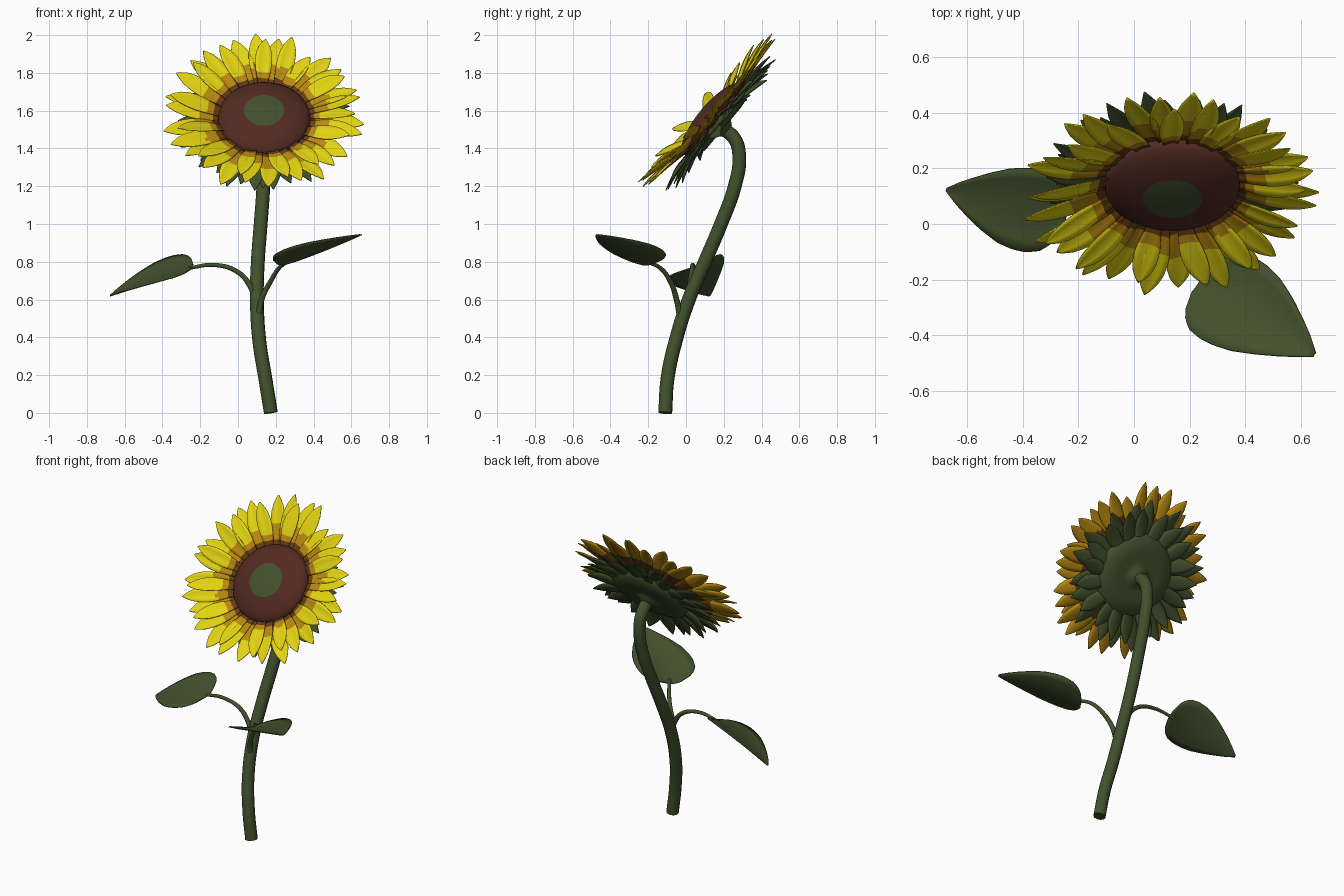
import bpy, bmesh, math, random
from mathutils import Vector, Matrix

if "Cube" in bpy.data.objects:
    bpy.data.objects.remove(bpy.data.objects["Cube"])

random.seed(4)


def mat(name, r, g, b):
    m = bpy.data.materials.new(name)
    m.diffuse_color = (r, g, b, 1)
    m.use_nodes = True
    m.node_tree.nodes["Principled BSDF"].inputs["Base Color"].default_value = m.diffuse_color
    return m


YELLOW = mat("petal yellow", 0.76, 0.65, 0.006)
GOLD = mat("petal gold", 0.48, 0.25, 0.006)
DARK = mat("petal base brown", 0.13, 0.045, 0.006)
BROWN = mat("seed brown", 0.085, 0.023, 0.015)
GREEN = mat("plant green", 0.054, 0.082, 0.026)

# Flower head frame: local z is the facing direction, tilted upward
HEAD = Matrix.Translation((0.138, 0.1425, 1.557)) @ Matrix.Rotation(math.radians(50), 4, 'X')


def finish(bm, name, mats, thick=0.0, matrix=None, back_offset=0):
    me = bpy.data.meshes.new(name)
    bm.to_mesh(me)
    bm.free()
    ob = bpy.data.objects.new(name, me)
    bpy.context.collection.objects.link(ob)
    for m in mats:
        me.materials.append(m)
    for p in me.polygons:
        p.use_smooth = True
    if matrix:
        ob.matrix_world = matrix
    if thick:
        s = ob.modifiers.new("thickness", 'SOLIDIFY')
        s.thickness = thick
        s.offset = -1
        s.material_offset = back_offset
    return ob


def interp(table, t):
    for (a, va), (b, vb) in zip(table, table[1:]):
        if t <= b:
            return va + (vb - va) * (t - a) / (b - a)
    return table[-1][1]


def blade(bm, p0, p1, p2, side, up, shape, width, fold, rows=14, cols=6, rule=None):
    """Leaf-like sheet along a quadratic curve p0-p1-p2."""
    p0, p1, p2 = Vector(p0), Vector(p1), Vector(p2)
    side, up = Vector(side).normalized(), Vector(up).normalized()
    grid = []
    for i in range(rows + 1):
        t = i / rows
        c = p0 * (1 - t) ** 2 + p1 * 2 * t * (1 - t) + p2 * t * t
        w = interp(shape, t) * width
        row = []
        for j in range(cols + 1):
            k = 2 * j / cols - 1
            row.append(bm.verts.new(c + side * w * k + up * fold * w * k * k))
        grid.append(row)
    for i in range(rows):
        for j in range(cols):
            f = bm.faces.new((grid[i][j], grid[i + 1][j], grid[i + 1][j + 1], grid[i][j + 1]))
            if rule:
                f.material_index = rule(f.calc_center_median())


def lathe(bm, profile, n=48):
    rings = []
    for r, z in profile:
        rings.append([bm.verts.new((r * math.cos(2 * math.pi * i / n),
                                    r * math.sin(2 * math.pi * i / n), z)) for i in range(n)])
    for a, b in zip(rings, rings[1:]):
        for i in range(n):
            bm.faces.new((a[i], a[(i + 1) % n], b[(i + 1) % n], b[i]))
    bm.faces.new(rings[0][::-1])
    bm.faces.new(rings[-1])
    bmesh.ops.recalc_face_normals(bm, faces=bm.faces)


def tube(name, pts, radius):
    cu = bpy.data.curves.new(name, 'CURVE')
    cu.dimensions = '3D'
    cu.bevel_depth = 1.0
    cu.bevel_resolution = 4
    cu.resolution_u = 8
    cu.use_fill_caps = True
    sp = cu.splines.new('BEZIER')
    sp.bezier_points.add(len(pts) - 1)
    for i, (bp, p) in enumerate(zip(sp.bezier_points, pts)):
        bp.co = p
        bp.handle_left_type = bp.handle_right_type = 'AUTO'
        bp.radius = radius[0] + (radius[1] - radius[0]) * i / (len(pts) - 1)
    cu.materials.append(GREEN)
    ob = bpy.data.objects.new(name, cu)
    bpy.context.collection.objects.link(ob)
    bpy.ops.object.select_all(action='DESELECT')
    ob.select_set(True)
    bpy.context.view_layer.objects.active = ob
    bpy.ops.object.convert(target='MESH')


# Seed disc: brown dome with a green centre
bm = bmesh.new()
R, H = 0.245, 0.078
dome = [(0.235, -0.03), (R, -0.005)]
for r in (0.241, 0.228, 0.20, 0.17, 0.135, 0.106, 0.07, 0.035, 0.004):
    dome.append((r, 0.005 + (H - 0.005) * (1 - (r / R) ** 2) ** 0.6))
lathe(bm, dome, 56)
for f in bm.faces:
    c = f.calc_center_median()
    f.material_index = 1 if math.hypot(c.x, c.y) < 0.106 and c.z > 0 else 0
finish(bm, "seed_disc", [BROWN, GREEN], matrix=HEAD)

# Green back of the head, dimpled around the stem
bm = bmesh.new()
lathe(bm, [(0.22, -0.012), (0.25, -0.02), (0.255, -0.033), (0.235, -0.053), (0.19, -0.07),
           (0.14, -0.076), (0.09, -0.07), (0.055, -0.078), (0.038, -0.10)])
finish(bm, "head_back", [GREEN], matrix=HEAD)

PETAL = [(0, .45), (.2, .68), (.4, .93), (.55, 1), (.7, .92), (.83, .68), (.93, .35), (1, .03)]
SEPAL = [(0, .75), (.25, .9), (.5, 1), (.65, .9), (.8, .62), (.92, .27), (1, .03)]


def ring(bm, shape, count, start, r0, r1, z0, z1, width, rule=None, vary=0.018, lean=0.0):
    for i in range(count):
        a = start + 2 * math.pi * i / count + random.uniform(-0.05, 0.05)
        u = Vector((math.cos(a), math.sin(a), 0))
        s = Vector((-math.sin(a), math.cos(a), random.uniform(-0.25, 0.25)))
        z = Vector((0, 0, 1))
        rt = r1 + random.uniform(-vary, vary)
        # tips lean forward a little more on the left and at the bottom
        zt = z1 + random.uniform(-vary, vary) * 1.3 - lean * (u.x + 0.7 * u.y)
        skew = s * random.uniform(-0.03, 0.03)
        mid = u * (r0 + rt) / 2 + z * ((z0 + zt) / 2 + 0.012)
        blade(bm, u * r0 + z * z0, mid, u * rt + z * zt + skew, s, z, shape, width, 0.2,
              rows=18, cols=4, rule=rule)


# Petals: yellow, gold toward the base, brown at the root; gold behind
def zones(gold, brown):
    def rule(c):
        r = math.hypot(c.x, c.y)
        return 2 if r < brown else 1 if r < gold else 0
    return rule


bm = bmesh.new()
ring(bm, PETAL, 13, 0.10, 0.20, 0.485, -0.004, 0.075, 0.045, zones(.30, .262), lean=0.03)
ring(bm, PETAL, 13, 0.26, 0.20, 0.53, -0.009, 0.05, 0.047, zones(.345, .27), lean=0.02)
ring(bm, PETAL, 13, 0.42, 0.20, 0.53, -0.015, 0.022, 0.050, zones(.37, .27), lean=0.015)
finish(bm, "petals", [YELLOW, GOLD, DARK], 0.004, HEAD, 1)

# Green bracts behind the petals
bm = bmesh.new()
ring(bm, SEPAL, 18, 0.0, 0.20, 0.455, -0.03, -0.035, 0.047)
ring(bm, SEPAL, 18, 0.17, 0.20, 0.405, -0.045, -0.07, 0.046)
finish(bm, "bracts", [GREEN], 0.004, HEAD)

# Stem and leaf stalks
tube("stem", [(.174, -.11, 0), (.145, -.098, .18), (.113, -.055, .38), (.10, .015, .6),
              (.105, .10, .8), (.12, .185, 1.0), (.134, .258, 1.2), (.137, .282, 1.35),
              (.136, .258, 1.45), (.136, .19, 1.51)], (.037, .036))
tube("left_leaf_stalk", [(.09, .015, .60), (.065, .02, .67), (.0, .03, .745), (-.12, .035, .783),
                         (-.27, .045, .765)], (.017, .009))
tube("right_leaf_stalk", [(.108, -.03, .50), (.125, -.05, .60), (.175, -.085, .70),
                          (.22, -.14, .77), (.265, -.21, .80)], (.017, .009))

# Two broad pointed leaves
LEAF = [(0, .2), (.04, .55), (.1, .78), (.18, .93), (.3, 1), (.42, .98), (.55, .89),
        (.7, .68), (.82, .46), (.92, .25), (1, .04)]
bm = bmesh.new()
blade(bm, (-.24, .045, .77), (-.43, .055, .75), (-.675, .125, .618), (.15, .92, .40),
      (-.25, -.4, .88), LEAF, .165, 0.12, 22, 8)
finish(bm, "left_leaf", [GREEN], 0.006)
bm = bmesh.new()
blade(bm, (.23, -.215, .785), (.41, -.29, .855), (.65, -.47, .945), (.55, .83, -.01),
      (-.25, .1, .95), LEAF, .175, 0.2, 22, 8)
finish(bm, "right_leaf", [GREEN], 0.006)
